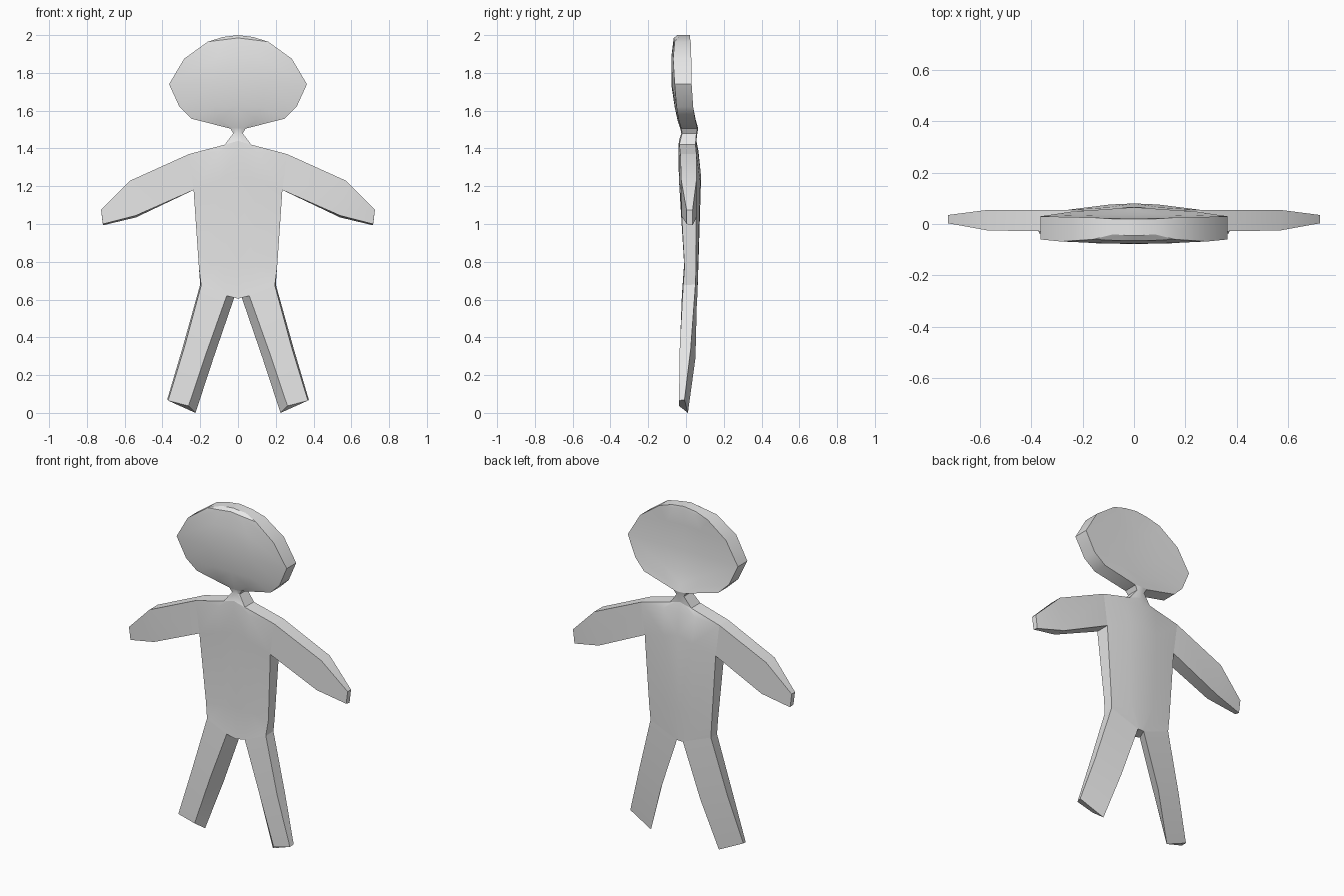
import bpy, bmesh, math

if "Cube" in bpy.data.objects:
    bpy.data.objects.remove(bpy.data.objects["Cube"])

grey = bpy.data.materials.new("light grey")
grey.diffuse_color = (0.8, 0.8, 0.8, 1)
grey.use_nodes = True
grey.node_tree.nodes["Principled BSDF"].inputs["Base Color"].default_value = grey.diffuse_color


def row(zc, ze, hw, front_c, front_e, back_e, back_c, t=0.4):
    """Half cross-section: centre, middle and edge points, front then back."""
    def side(yc, ye):
        return [(hw * k, yc + (ye - yc) * k * k, zc + (ze - zc) * k)
                for k in (0, t, 1)]
    return side(front_c, front_e) + side(back_c, back_e)[::-1]


def loft(name, rows, closed=False, skip=(), start=None, end=None):
    """Skin rows of points on the +x side, then mirror to the -x side."""
    bm = bmesh.new()
    vs = [[bm.verts.new(p) for p in r] for r in rows]
    n = len(rows[0])
    for i in range(len(rows) - 1):
        for j in range(n if closed else n - 1):
            if (i, j) not in skip:
                k = (j + 1) % n
                bm.faces.new((vs[i][j], vs[i][k], vs[i + 1][k], vs[i + 1][j]))
    if start:
        bm.faces.new([vs[0][j] for j in start])
    if end:
        bm.faces.new([vs[-1][j] for j in end])
    bmesh.ops.recalc_face_normals(bm, faces=bm.faces)
    # make sure the shell faces outward
    mean = sum((v.co for v in bm.verts), bm.verts[:][0].co * 0) / len(bm.verts)
    if sum((f.calc_center_median() - mean).dot(f.normal) * f.calc_area()
           for f in bm.faces) < 0:
        bmesh.ops.reverse_faces(bm, faces=bm.faces)
    me = bpy.data.meshes.new(name)
    bm.to_mesh(me)
    bm.free()
    me.materials.append(grey)
    ob = bpy.data.objects.new(name, me)
    bpy.context.collection.objects.link(ob)
    bpy.ops.object.select_all(action='DESELECT')
    ob.select_set(True)
    bpy.context.view_layer.objects.active = ob
    bpy.ops.object.shade_smooth_by_angle(angle=math.radians(30))
    ob.modifiers.new("mirror", 'MIRROR')
    return ob


# Head: flat rounded slab, tilted slightly forward
head_base = row(1.505, 1.505, .04, -.03, -.025, .06, .065)
loft("head", [
    row(2.0, 1.99, .08, -.045, -.04, .02, .02),
    row(1.985, 1.965, .16, -.065, -.06, .025, .022),
    row(1.89, 1.875, .285, -.077, -.068, .028, .02),
    row(1.74, 1.74, .365, -.078, -.06, .03, .022),
    row(1.62, 1.62, .31, -.06, -.05, .038, .035),
    row(1.55, 1.557, .245, -.045, -.04, .048, .052),
    head_base], start=range(6))

# Neck: pinched in the middle
neck_base = row(1.44, 1.42, .07, -.038, -.035, .05, .055)
loft("neck", [head_base,
              row(1.48, 1.48, .025, -.025, -.02, .055, .06),
              neck_base])

# Shared joints of torso, arms and legs
shoulder = row(1.385, 1.37, .26, -.04, -.03, .055, .066)
armpit = row(1.25, 1.18, .235, -.038, -.03, .055, .08)
hip = [(0, -.018, .605), (.06, -.022, .62), (.195, -.015, .675),
       (.2, .05, .68), (.02, .058, .61), (0, .06, .61)]

# Torso: open where the arms and legs attach
loft("torso", [neck_base, shoulder, armpit,
               row(.79, .77, .207, -.01, -.008, .053, .066),
               hip], skip={(1, 2)}, end=(0, 1, 4, 5))

# Arms: taper to a narrow blunt hand
loft("arms", [
    [shoulder[2], shoulder[3], armpit[3], armpit[2]],
    [(.57, -.025, 1.23), (.57, .055, 1.23), (.54, .055, 1.035), (.54, -.025, 1.045)],
    [(.725, .003, 1.075), (.725, .035, 1.075), (.715, .035, .993), (.715, .003, 1.0)],
], closed=True, end=range(4))

# Legs: splayed, with the back surface sloping forward at the feet
loft("legs", [
    [hip[2], hip[1], hip[4], hip[3]],
    [(.283, -.033, .35), (.165, -.033, .325), (.13, .05, .29), (.295, .025, .34)],
    [(.37, -.037, .065), (.262, -.037, .037), (.225, .01, .0), (.375, -.008, .07)],
], closed=True, end=range(4))
